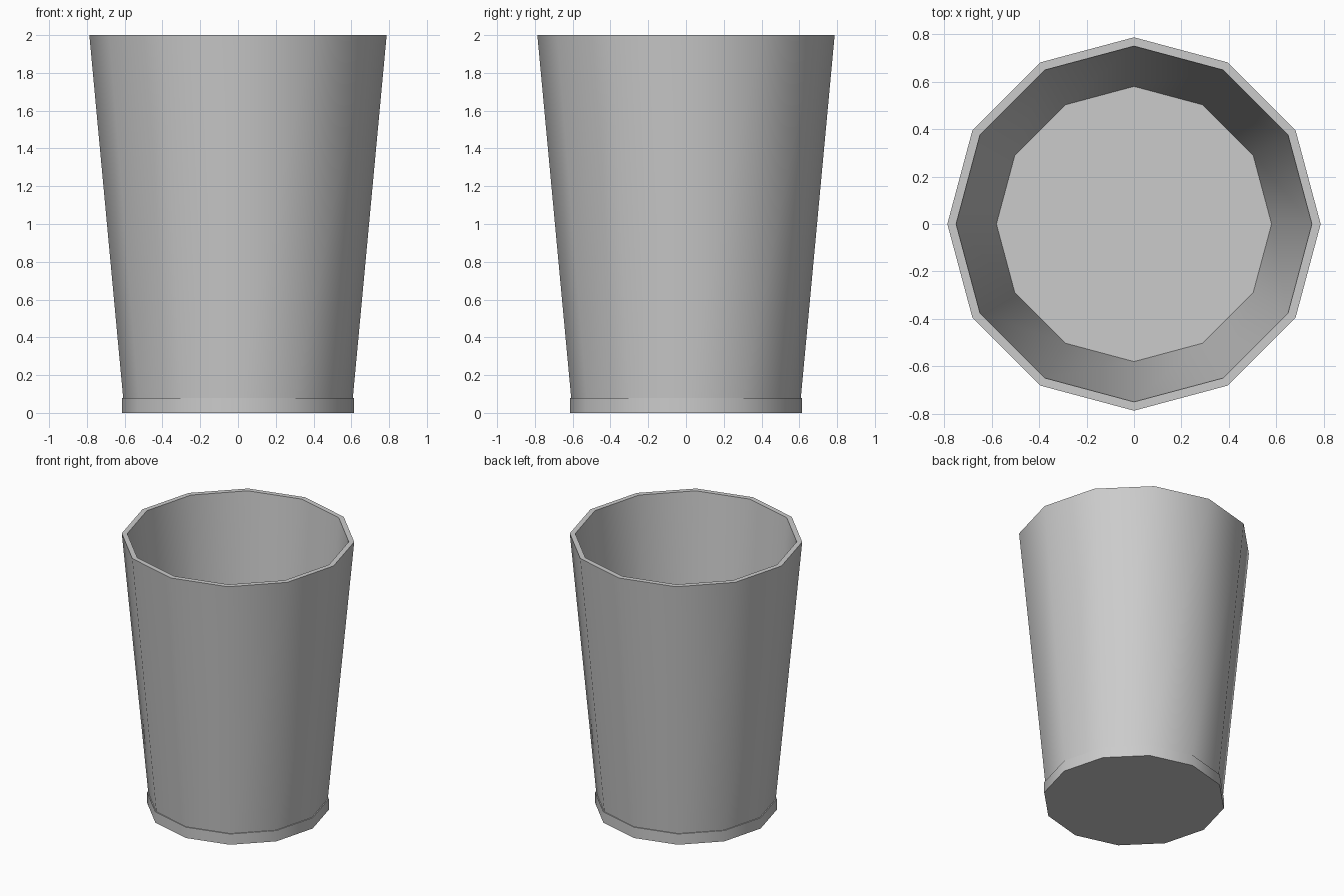
import bpy, bmesh
from math import cos, sin, pi, radians

if "Cube" in bpy.data.objects:
    bpy.data.objects.remove(bpy.data.objects["Cube"])

SIDES = 12

# Cup profile (radius, height): base band, tiny ledge, outer wall, rim, inner wall to floor
PROFILE = [(0.615, 0), (0.615, 0.08), (0.608, 0.08),
           (0.787, 2), (0.75, 2), (0.58, 0.08)]


def lathe(name, profile):
    bm = bmesh.new()
    rings = [[bm.verts.new((r * cos(2 * pi * i / SIDES), r * sin(2 * pi * i / SIDES), z))
              for i in range(SIDES)] for r, z in profile]
    for a, b in zip(rings, rings[1:]):
        for i in range(SIDES):
            j = (i + 1) % SIDES
            bm.faces.new((a[i], a[j], b[j], b[i]))
    # Flat underside and inner floor
    bm.faces.new(rings[0][::-1])
    bm.faces.new(rings[-1])
    mesh = bpy.data.meshes.new(name)
    bm.to_mesh(mesh)
    bm.free()
    obj = bpy.data.objects.new(name, mesh)
    bpy.context.collection.objects.link(obj)
    bpy.context.view_layer.objects.active = obj
    obj.select_set(True)
    bpy.ops.object.shade_smooth_by_angle(angle=radians(40))
    return obj


lathe("cup", PROFILE)
